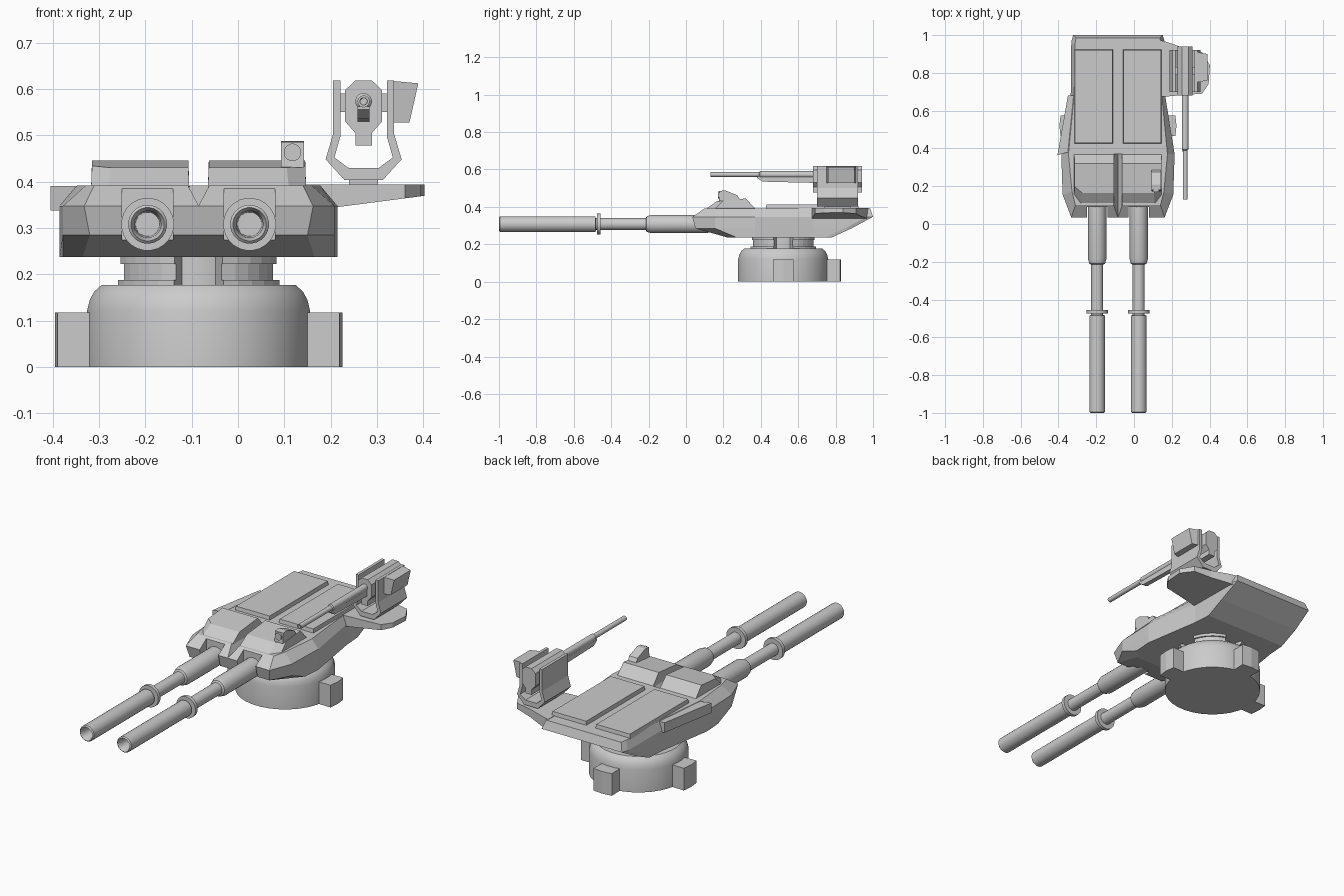
import bpy, bmesh, math
from mathutils import Vector, Matrix

if "Cube" in bpy.data.objects:
    bpy.data.objects.remove(bpy.data.objects["Cube"])

CX, CY = -0.085, 0.52          # turret ring centre
GUN_X, GUN_Z = (-0.195, 0.025), 0.308


def make(name, verts, faces):
    bm = bmesh.new()
    vs = [bm.verts.new(v) for v in verts]
    for f in faces:
        bm.faces.new([vs[i] for i in f])
    bmesh.ops.recalc_face_normals(bm, faces=bm.faces)
    me = bpy.data.meshes.new(name)
    bm.to_mesh(me)
    bm.free()
    ob = bpy.data.objects.new(name, me)
    bpy.context.collection.objects.link(ob)
    return ob


def loft(name, rings):
    """Skin closed rings of equal length and cap both ends."""
    n = len(rings[0])
    verts = [v for r in rings for v in r]
    faces = [(k*n+i, k*n+(i+1) % n, (k+1)*n+(i+1) % n, (k+1)*n+i)
             for k in range(len(rings)-1) for i in range(n)]
    faces += [tuple(range(n)), tuple(range(len(verts)-n, len(verts)))]
    return make(name, verts, faces)


def prism(name, pts, axis, a, b):
    put = {'x': lambda u, v, w: (w, u, v),
           'y': lambda u, v, w: (u, w, v),
           'z': lambda u, v, w: (u, v, w)}[axis]
    return loft(name, [[put(u, v, w) for u, v in pts] for w in (a, b)])


def box(name, x0, x1, y0, y1, z0, z1):
    return prism(name, [(x0, y0), (x1, y0), (x1, y1), (x0, y1)], 'z', z0, z1)


def lathe(name, profile, centre, axis='z', n=24):
    """Revolve (radius, position) pairs around an axis through centre."""
    rings = []
    for r, t in profile:
        ring = []
        for i in range(n):
            a = 2*math.pi*(i+0.5)/n
            c, s = r*math.cos(a), r*math.sin(a)
            p = (c, s, t) if axis == 'z' else (c, t, s)
            ring.append(Vector(p) + Vector(centre))
        rings.append(ring)
    ob = loft(name, rings)
    bpy.ops.object.select_all(action='DESELECT')
    ob.select_set(True)
    bpy.context.view_layer.objects.active = ob
    bpy.ops.object.shade_smooth_by_angle(angle=math.radians(32))
    return ob


def cut(ob, cutter):
    m = ob.modifiers.new("cut", 'BOOLEAN')
    m.operation, m.solver, m.object = 'DIFFERENCE', 'EXACT', cutter
    cutter.hide_render = True
    cutter.hide_viewport = True


# Base drum with three lugs
lathe("base_drum", [(.242, 0), (.242, .12), (.236, .145), (.226, .163), (.210, .177)],
      (CX, CY, 0), n=32)
for k, name in enumerate(("right", "rear", "left")):
    lug = prism("base_lug_" + name, [(.2, -.052), (.304, -.054), (.31, 0), (.304, .054), (.2, .052)],
                'z', 0, .118)
    lug.data.transform(Matrix.Translation((CX, CY, 0)) @ Matrix.Rotation(k*math.pi/2, 4, 'Z'))

# Neck column with four curved clamps
lathe("neck_column", [(.125, .17), (.125, .25)], (CX, CY, 0))
for k in range(4):
    def arc(r, lo, hi):
        return [(CX + r*math.cos(math.radians(k*90+lo+(hi-lo)*i/5)),
                 CY + r*math.sin(math.radians(k*90+lo+(hi-lo)*i/5))) for i in range(6)]
    for part, r, z0, z1 in (("foot", .182, .176, .188), ("body", .168, .188, .222),
                            ("head", .176, .222, .242)):
        prism("neck_clamp_%s_%d" % (part, k), arc(r, 17, 73) + arc(.11, 73, 17), 'z', z0, z1)

# Turret hull: stacked half outlines (half width, y), mirrored
levels = [
    (.237, [(.25, .22), (.293, .27), (.30, .37), (.25, .68), (.246, .74), (.243, .78)]),
    (.285, [(.235, .05), (.293, .156), (.30, .37), (.25, .68), (.247, .85), (.244, .885)]),
    (.347, [(.247, .034), (.293, .156), (.30, .37), (.25, .68), (.247, .965), (.237, 1.0)]),
    (.392, [(.225, .10), (.243, .17), (.262, .37), (.232, .68), (.228, .95), (.222, .985)]),
]
hull = loft("turret_hull", [[(CX+h, y, z) for h, y in half] +
                            [(CX-h, y, z) for h, y in reversed(half)] for z, half in levels])
for gx in GUN_X:
    cut(hull, box("slot_cutter", gx-.055, gx+.055, -.1, .09, .25, .5))
cut(hull, prism("groove_cutter", [(CX, .348), (CX+.03, .405), (CX-.03, .405)], 'y', -.05, .37))

# Paired roof blocks and roof panels
for s, name in ((-1, "left"), (1, "right")):
    low = [(.02, .10), (.195, .10), (.232, .15), (.232, .375), (.02, .375)]
    top = [(.022, .165, .430), (.190, .165, .430), (.230, .20, .434),
           (.230, .32, .445), (.022, .32, .445)]
    loft("roof_block_" + name, [[(CX+s*u, y, .385) for u, y in low],
                                [(CX+s*u, y, z) for u, y, z in top]])
    loft("roof_panel_" + name, [[(CX+s*u, y, z) for u, y in
                                 ((.03-g, .43-g), (.228+g, .43-g), (.228+g, .92+g), (.03-g, .92+g))]
                                for g, z in ((.004, .385), (0, .412))])

# Flared side plate on the left
prism("left_side_plate", [(-.35, .38), (-.405, .365), (-.35, .68), (-.32, .68)], 'z', .338, .391)

# Sight on the right roof block
prism("sight_housing", [(.175, .43), (.18, .485), (.21, .488), (.275, .462), (.29, .435)],
      'x', .093, .142)
lathe("sight_lens", [(.019, .17), (.019, .19)], (.1175, 0, .463), 'y', 16)

# Twin cannons
for gx, name in zip(GUN_X, ("left", "right")):
    lathe("cannon_" + name,
          [(.026, -.90), (.029, -.985), (.036, -1), (.042, -.994), (.042, -.485), (.032, -.482),
           (.032, -.475), (.057, -.475), (.057, -.456), (.032, -.456), (.032, -.215),
           (.042, -.210), (.049, -.185), (.049, .12)], (gx, 0, GUN_Z), 'y', 24)

# Gun platform bracket on the right rear corner
plan = [(.13, .975), (.17, .965), (.27, .93), (.36, .91), (.402, .84),
        (.395, .74), (.36, .69), (.17, .675), (.13, .675)]
loft("gun_platform", [[(x, y, .345 + (x-.215)*.13) for x, y in plan],
                      [(x, y, .394) for x, y in plan]])

# Cradle, receiver and ammunition box of the small gun
GX = .271
half_u = [(.066, .618), (.066, .502), (.082, .448), (.041, .403)]
half_in = [(.032, .429), (.063, .452), (.050, .498), (.050, .618)]
prism("cradle", [(GX-u, z) for u, z in half_u] + [(GX+u, z) for u, z in reversed(half_u)] +
      [(GX+u, z) for u, z in reversed(half_in)] + [(GX-u, z) for u, z in half_in], 'y', .70, .92)
box("cradle_foot", .24, .302, .74, .88, .385, .41)
half_r = [(.018, .618), (.040, .597), (.040, .530), (.018, .505), (.018, .478)]
prism("receiver", [(GX-u, z) for u, z in half_r] + [(GX+u, z) for u, z in reversed(half_r)],
      'y', .68, .94)
for s in (-1, 1):
    box("trunnion", GX+s*.0455-.008, GX+s*.0455+.008, .79, .83, .55, .59)
loft("ammo_box", [[(.334, y, z) for y, z in ((.75, .528), (.91, .528), (.91, .617), (.75, .617))],
                  [(x, y, z) for x, y, z in ((.370, .76, .528), (.370, .90, .528),
                                             (.389, .90, .612), (.389, .76, .612))]])
lathe("small_gun_barrel", [(.007, .18), (.008, .13), (.013, .13), (.013, .39), (.018, .395),
                           (.018, .70)], (GX, 0, .573), 'y', 16)
prism("barrel_support", [(.38, .555), (.41, .535), (.70, .528), (.70, .562), (.38, .562)],
      'x', GX-.013, GX+.013)
